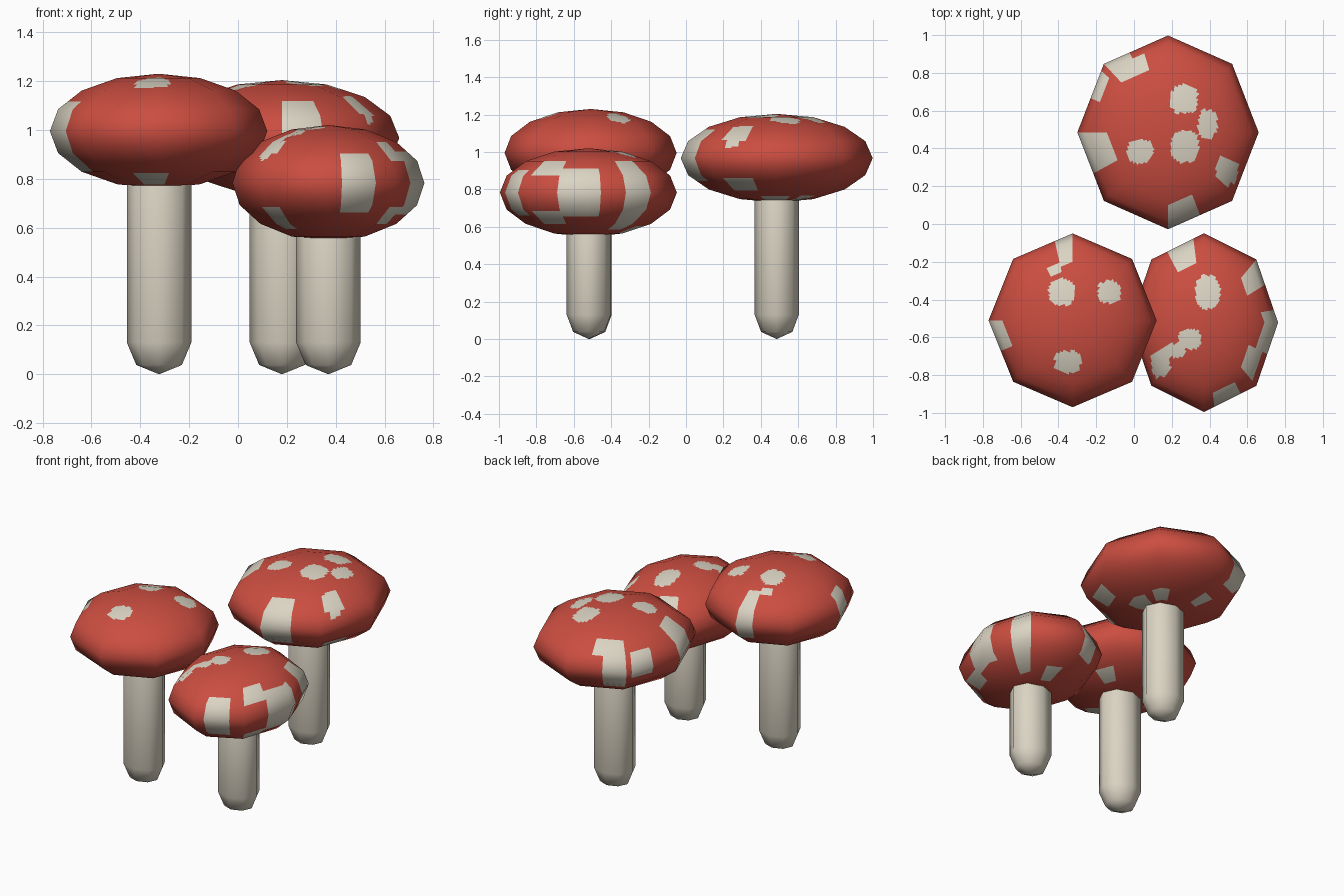
import bpy, bmesh, math
from mathutils import Vector

if "Cube" in bpy.data.objects:
    bpy.data.objects.remove(bpy.data.objects["Cube"])

SIDES, RINGS, SUB = 8, 8, 10


def material(name, rgb):
    m = bpy.data.materials.new(name)
    m.diffuse_color = (*rgb, 1)
    m.use_nodes = True
    m.node_tree.nodes["Principled BSDF"].inputs["Base Color"].default_value = m.diffuse_color
    return m


RED = material("cap red", (0.60, 0.075, 0.052))
CREAM = material("cream", (0.71, 0.66, 0.55))


def finish(name, bm, mats):
    me = bpy.data.meshes.new(name)
    bmesh.ops.recalc_face_normals(bm, faces=bm.faces)
    for f in bm.faces:
        f.smooth = True
    bm.to_mesh(me)
    bm.free()
    for m in mats:
        me.materials.append(m)
    ob = bpy.data.objects.new(name, me)
    bpy.context.collection.objects.link(ob)
    return ob


def in_box(lon, phi, box):
    a, b, p, q = box
    return (lon - a) % 360 <= b - a and p <= phi <= q


def in_blob(co, blob):
    x, y, rx, ry = blob
    return abs((co.x - x) / rx) ** 2.5 + abs((co.y - y) / ry) ** 2.5 <= 1


# Low-poly ellipsoid cap; each big facet is cut finely so spots can be coloured
def cap(name, centre, radius, blobs, boxes):
    c, rad = Vector(centre), Vector(radius)

    def coarse(i, j):
        t, p = math.tau * i / SIDES, math.pi * j / RINGS
        return Vector((math.sin(p) * math.cos(t) * rad.x,
                       math.sin(p) * math.sin(t) * rad.y, math.cos(p) * rad.z))

    def point(u, v):
        i, j = min(int(u // SUB), SIDES - 1), min(int(v // SUB), RINGS - 1)
        a, b = u / SUB - i, v / SUB - j
        top = coarse(i, j).lerp(coarse(i + 1, j), a)
        low = coarse(i, j + 1).lerp(coarse(i + 1, j + 1), a)
        return c + top.lerp(low, b)

    bm = bmesh.new()
    nu, nv = SIDES * SUB, RINGS * SUB
    grid = [[bm.verts.new(point(u, v)) for u in range(nu)] for v in range(nv + 1)]
    for v in range(nv):
        for u in range(nu):
            w = (u + 1) % nu
            f = bm.faces.new((grid[v][u], grid[v + 1][u], grid[v + 1][w], grid[v][w]))
            lon, phi = (u + 0.5) * 360 / nu, (v + 0.5) * 180 / nv
            mid = f.calc_center_median()
            spot = any(in_box(lon, phi, b) for b in boxes) or (
                phi < 90 and any(in_blob(mid, b) for b in blobs))
            f.material_index = int(spot)
    bmesh.ops.remove_doubles(bm, verts=bm.verts, dist=1e-5)
    ob = finish(name, bm, (RED, CREAM))
    # soft rounded shading across the big facets
    normals = []
    for vert in ob.data.vertices:
        d = vert.co - c
        normals.append(Vector((d.x / rad.x ** 2, d.y / rad.y ** 2, d.z / rad.z ** 2)).normalized())
    ob.data.normals_split_custom_set_from_vertices(normals)


# Eight-sided capsule stem standing on the ground
def stem(name, x, y, top):
    profile = [(0.707, 0.038), (1, 0.13), (1, top - 0.13), (0.707, top - 0.038)]
    bm = bmesh.new()
    rows = []
    for r, z in profile:
        rows.append([bm.verts.new((x + 0.132 * r * math.cos(math.tau * i / SIDES),
                                   y + 0.118 * r * math.sin(math.tau * i / SIDES), z))
                     for i in range(SIDES)])
    foot, head = bm.verts.new((x, y, 0)), bm.verts.new((x, y, top))
    for i in range(SIDES):
        k = (i + 1) % SIDES
        for lo, hi in zip(rows, rows[1:]):
            bm.faces.new((lo[i], lo[k], hi[k], hi[i]))
        bm.faces.new((foot, rows[0][k], rows[0][i]))
        bm.faces.new((head, rows[-1][i], rows[-1][k]))
    finish(name, bm, (CREAM,))


# Spots: blobs are (x, y, half width, half depth) seen from the top;
# boxes are (longitude from, to, angle from the pole, to) in degrees
left_blobs = [(-0.38, -0.36, 0.07, 0.07), (-0.13, -0.36, 0.06, 0.06), (-0.35, -0.73, 0.07, 0.06)]
left_boxes = [(90, 105, 42, 115), (105, 115, 38, 48), (180, 203, 58, 136),
              (18, 42, 136, 154), (158, 180, 140, 158), (248, 278, 138, 160)]

back_blobs = [(0.265, 0.66, 0.075, 0.075), (0.03, 0.385, 0.07, 0.065), (0.27, 0.41, 0.075, 0.085),
              (0.39, 0.53, 0.05, 0.075), (0.49, 0.28, 0.06, 0.075)]
back_boxes = [(106, 134, 48, 68), (119, 134, 68, 122), (138, 158, 62, 102), (180, 205, 42, 115),
              (270, 292, 50, 122), (318, 340, 118, 138), (-22, 20, 151, 165),
              (32, 58, 148, 163), (110, 128, 140, 155)]

right_blobs = [(0.39, -0.36, 0.065, 0.09), (0.295, -0.61, 0.06, 0.055),
               (0.21, -0.67, 0.06, 0.04), (0.14, -0.74, 0.05, 0.07)]
right_boxes = [(101, 122, 45, 116), (28, 45, 46, 148), (339, 369, 57, 124), (316, 339, 46, 67),
               (316, 339, 114, 134), (279, 302, 58, 122), (218, 235, 115, 145), (66, 92, 140, 158)]

cap("left_cap", (-0.325, -0.51, 0.995), (0.445, 0.46, 0.235), left_blobs, left_boxes)
cap("back_cap", (0.18, 0.485, 0.967), (0.48, 0.513, 0.237), back_blobs, back_boxes)
cap("right_cap", (0.37, -0.522, 0.783), (0.393, 0.473, 0.237), right_blobs, right_boxes)

stem("left_stem", -0.323, -0.515, 0.98)
stem("back_stem", 0.18, 0.485, 0.95)
stem("right_stem", 0.37, -0.52, 0.77)
